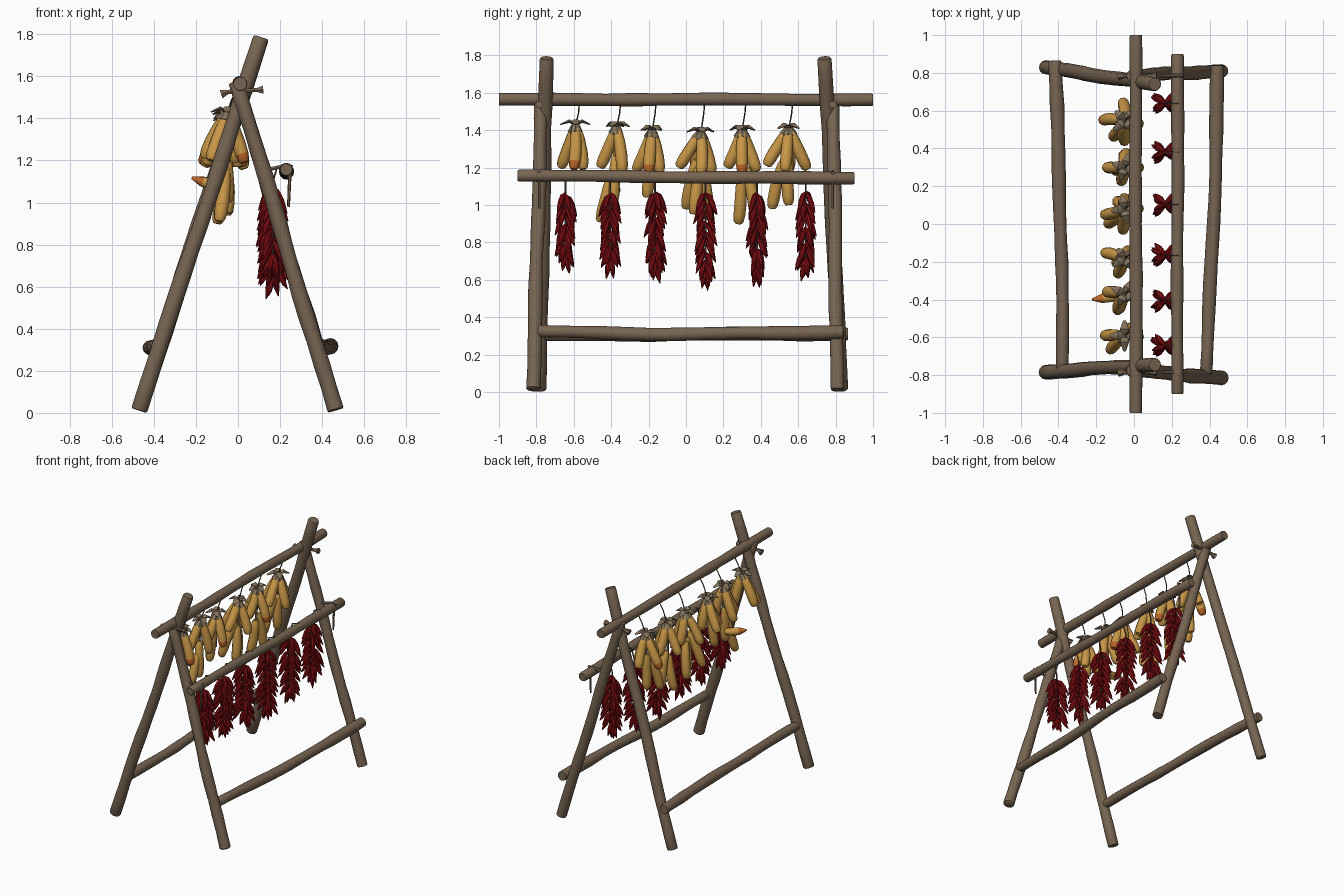
import bpy, bmesh, math, random
from mathutils import Vector

if "Cube" in bpy.data.objects:
    bpy.data.objects.remove(bpy.data.objects["Cube"])
random.seed(11)

def material(name, c):
    m = bpy.data.materials.new(name)
    m.diffuse_color = (*c, 1)
    m.use_nodes = True
    m.node_tree.nodes["Principled BSDF"].inputs["Base Color"].default_value = m.diffuse_color
    return m

WOOD = material("weathered wood", (0.185, 0.129, 0.084))
CORN = material("golden corn", (0.58, 0.31, 0.063))
ORANGE = material("orange corn", (0.50, 0.13, 0.022))
HUSK = material("dry husk", (0.22, 0.165, 0.105))
CHILI = material("dark red chili", (0.21, 0.004, 0.006))
STRING = material("twine", (0.12, 0.09, 0.065))

def tube(bm, pts, radii, n=8, mat=0, flat=1.0, tip_mat=None, tip_from=99):
    """Sweep a ring along pts; flat squashes the section."""
    pts = [Vector(p) for p in pts]
    ref = Vector((0, 0, 1))
    if abs((pts[-1] - pts[0]).normalized().z) > 0.9:
        ref = Vector((0, 1, 0))
    rings = []
    for i, p in enumerate(pts):
        t = (pts[min(i + 1, len(pts) - 1)] - pts[max(i - 1, 0)]).normalized()
        u = t.cross(ref).normalized()
        v = t.cross(u)
        rings.append([bm.verts.new(p + radii[i] * (math.cos(a) * u + flat * math.sin(a) * v))
                      for a in (2 * math.pi * k / n for k in range(n))])
    for i in range(len(rings) - 1):
        for k in range(n):
            f = bm.faces.new((rings[i][k], rings[i][(k + 1) % n],
                              rings[i + 1][(k + 1) % n], rings[i + 1][k]))
            f.material_index = tip_mat if tip_mat is not None and i >= tip_from else mat
    for ring, m in ((rings[0], mat), (rings[-1], mat if tip_mat is None else tip_mat)):
        bm.faces.new(ring).material_index = m

def finish(bm, name, mats, angle=45):
    bmesh.ops.recalc_face_normals(bm, faces=bm.faces)
    me = bpy.data.meshes.new(name)
    bm.to_mesh(me)
    bm.free()
    ob = bpy.data.objects.new(name, me)
    bpy.context.collection.objects.link(ob)
    for m in mats:
        me.materials.append(m)
    bpy.ops.object.select_all(action='DESELECT')
    ob.select_set(True)
    bpy.context.view_layer.objects.active = ob
    bpy.ops.object.shade_smooth_by_angle(angle=math.radians(angle))

def log(name, a, b, r0, r1, wob=0.004, segs=14, bow=(0, 0, 0)):
    """Slightly crooked log with bevelled ends and an optional overall bow."""
    a, b = Vector(a), Vector(b)
    ph = [random.uniform(0, 6.28) for _ in range(3)]
    ts = [0, 0.004] + [i / segs for i in range(1, segs)] + [0.996, 1]
    pts, rad = [], []
    for t in ts:
        s = math.sin(math.pi * t)
        off = Vector((math.sin(8 * t + ph[0]), math.sin(9 * t + ph[1]), math.sin(10 * t + ph[2]))) * wob * s
        pts.append(a.lerp(b, t) + off + Vector(bow) * s)
        rad.append((r0 + (r1 - r0) * t) * (1 + random.uniform(-0.07, 0.07)))
    rad[0] *= 0.9
    rad[-1] *= 0.9
    bm = bmesh.new()
    tube(bm, pts, rad, 12)
    finish(bm, name, [WOOD])

# A-frame legs
log("front_left_leg", (-0.47, -0.785, 0.012), (0.11, -0.745, 1.785), 0.039, 0.036)
log("back_left_leg", (-0.47, 0.83, 0.012), (0.11, 0.74, 1.785), 0.039, 0.036)
log("front_right_leg", (0.465, -0.815, 0.012), (-0.01, -0.775, 1.575), 0.038, 0.035)
log("back_right_leg", (0.465, 0.81, 0.012), (-0.01, 0.785, 1.575), 0.038, 0.035)

# horizontal poles
log("top_pole", (0.01, -1, 1.565), (0.01, 1, 1.562), 0.034, 0.034, 0.003)
log("chili_pole", (0.23, -0.9, 1.157), (0.23, 0.9, 1.142), 0.031, 0.034, 0.003)
log("left_lower_rail", (-0.38, -0.78, 0.305), (-0.42, 0.865, 0.31), 0.033, 0.037, 0.005, bow=(0.012, 0, 0))
log("right_lower_rail", (0.382, -0.79, 0.325), (0.442, 0.84, 0.32), 0.033, 0.037, 0.005, bow=(0.008, 0, -0.012))

# lashings: cross pegs at the apex, hooks holding the chili pole
for side, y in (("front", -0.785), ("back", 0.785)):
    bm = bmesh.new()
    tube(bm, [(-0.08, y, 1.515), (-0.05, y, 1.525), (0.0, y, 1.53), (0.09, y, 1.535), (0.12, y, 1.537)],
         [0.024, 0.012, 0.011, 0.011, 0.022], 6)
    finish(bm, side + "_apex_peg", [WOOD])
    bm = bmesh.new()
    tube(bm, [(0.09, y, 1.14), (0.16, y, 1.16), (0.22, y, 1.175), (0.26, y, 1.17)],
         [0.010, 0.010, 0.010, 0.009], 6)
    tube(bm, [(0.25, y, 1.16), (0.245, y, 1.1), (0.24, y, 0.98)], [0.009, 0.008, 0.007], 6)
    finish(bm, side + "_pole_hook", [WOOD])

def cob(bm, a, b, r, tip):
    """Corn cob, blunt at the lower end; tip paints the lower part orange."""
    a, b = Vector(a), Vector(b)
    prof = [(0, .55), (.08, .8), (.3, .95), (.6, 1.02), (.82, 1.0), (.95, .85), (1, .55)]
    bow = Vector((random.uniform(-1, 1), random.uniform(-1, 1), 0)) * 0.008
    tube(bm, [a.lerp(b, t) + bow * math.sin(math.pi * t) for t, _ in prof],
         [r * k for _, k in prof], 9, 0, 1, 1 if tip else None, 4)

# corn bunches: knot y, knot z, cob ends (x, y, z), numbers of the orange-tipped cobs
BUNCHES = [
    (-0.59, 1.43, [(-0.13, -0.67, 1.2), (-0.01, -0.55, 1.19), (-0.16, -0.59, 1.21), (0.03, -0.60, 1.19)], (3,)),
    (-0.37, 1.42, [(-0.09, -0.46, 1.2), (0.0, -0.34, 1.17), (-0.15, -0.36, 1.18),
                   (-0.09, -0.46, 0.91), (-0.05, -0.39, 1.0)], ()),
    (-0.18, 1.40, [(-0.09, -0.27, 1.18), (0.02, -0.20, 1.17), (-0.16, -0.15, 1.18), (-0.03, -0.14, 1.17),
                   (-0.09, -0.21, 1.04)], (1,)),
    (0.08, 1.39, [(-0.06, -0.04, 1.2), (0.03, 0.08, 1.16), (-0.16, 0.05, 1.17), (-0.05, 0.14, 1.17),
                  (-0.14, 0.00, 0.98), (-0.05, 0.04, 0.95), (-0.09, 0.12, 0.92)], ()),
    (0.30, 1.40, [(-0.07, 0.22, 1.2), (0.03, 0.30, 1.17), (-0.15, 0.30, 1.18), (-0.04, 0.38, 1.18),
                  (-0.10, 0.28, 0.90), (-0.05, 0.37, 0.94)], (1,)),
    (0.55, 1.41, [(-0.05, 0.43, 1.21), (0.03, 0.53, 1.18), (-0.17, 0.55, 1.18), (-0.06, 0.65, 1.19),
                  (-0.11, 0.46, 0.98), (-0.06, 0.55, 1.0)], (2,)),
]
for i, (y, z, ends, tips) in enumerate(BUNCHES):
    knot = Vector((-0.05, y, z))
    bm = bmesh.new()
    for j, e in enumerate(ends):
        e = Vector(e)
        upper = e.z > 1.1
        start = knot + (e - knot) * 0.05 if upper else Vector((-0.06, y + (e.y - y) * 0.3, e.z + 0.26))
        cob(bm, start, e, 0.032, j in tips)
        if upper:  # husk sheath
            d = (e - start).normalized()
            tube(bm, [start - d * 0.03, start, start + d * 0.035], [0.010, 0.024, 0.031], 7, 2)
    if i == 1:  # stray cob sticking out sideways
        tube(bm, [(-0.07, y, 1.08), (-0.12, -0.385, 1.085), (-0.17, -0.395, 1.1), (-0.22, -0.40, 1.118)],
             [0.022, 0.03, 0.025, 0.006], 9, 0, 1, 1, 2)
    # flared husk leaves round the knot
    for k in range(4):
        a = k * 1.571 + i * 1.1
        o = Vector((math.cos(a), math.sin(a), 0))
        tube(bm, [knot, knot + o * 0.035 + Vector((0, 0, 0.018)), knot + o * random.uniform(0.06, 0.085)],
             [0.018, 0.024, 0.008], 6, 2, 0.45)
    # hanging twine
    tube(bm, [(0.0, y + 0.02, 1.55), (-0.03, y + 0.015, 1.49), knot], [0.004] * 3, 5, 3)
    if len(ends) > 4:
        tube(bm, [knot, (-0.06, y, 1.14)], [0.010, 0.010], 5, 2)
    finish(bm, "corn_bunch_%d" % (i + 1), [CORN, ORANGE, HUSK, STRING])

# chili strings: y, lowest point; tiers of four chilies in a loose X
for i, (y, low) in enumerate([(-0.645, 0.65), (-0.405, 0.64), (-0.165, 0.62),
                              (0.105, 0.57), (0.38, 0.59), (0.64, 0.62)]):
    bm = bmesh.new()
    cx, top = 0.165, 1.05
    tube(bm, [(0.235, y, 1.18), (0.185, y, 1.165), (cx, y, 1.10), (cx, y, low + 0.08)], [0.005] * 4, 5, 1)
    tiers = 9
    for t in range(tiers):
        zc = top - (top - low - 0.08) * t / (tiers - 1)
        for k in range(4):
            a = (0.6, 2.55, 3.75, 5.7)[k] + random.uniform(-0.28, 0.28)
            last = t == tiers - 1
            s = random.uniform(0.85, 1.15)
            o = Vector((math.cos(a), math.sin(a), 0)) * (0.4 if last else 1)
            c = Vector((cx, y, zc + random.uniform(-0.015, 0.015)))
            path = [(0.0, 0.008), (0.025, -0.008), (0.043, -0.04), (0.058, -0.07), (0.074, -0.095)]
            tube(bm, [c + o * (h * s) + Vector((0, 0, v * s)) for h, v in path],
                 [0.006, 0.014, 0.0155, 0.011, 0.002], 7, 0)
    finish(bm, "chili_string_%d" % (i + 1), [CHILI, STRING])
